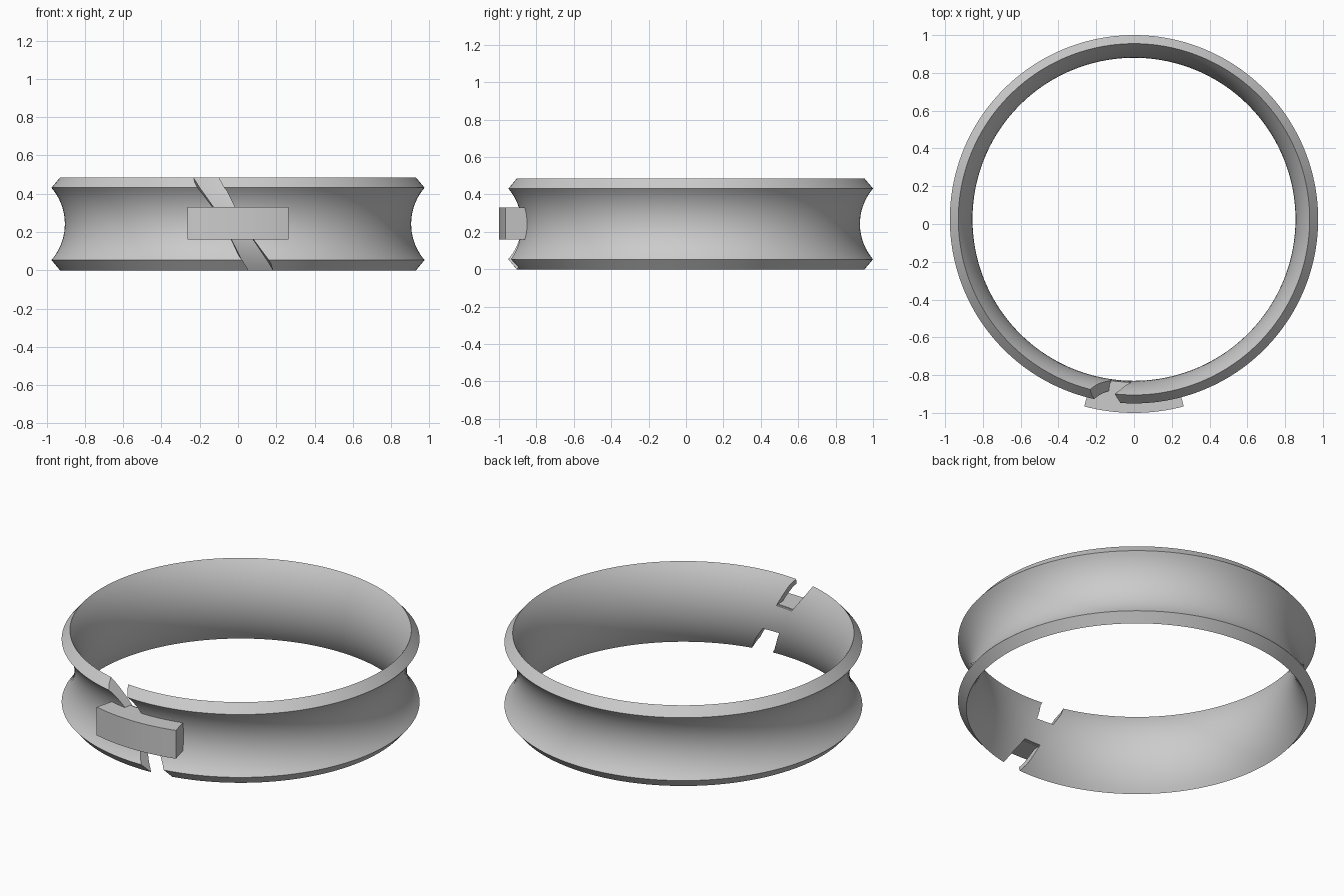
import bpy, math

if "Cube" in bpy.data.objects:
    bpy.data.objects.remove(bpy.data.objects["Cube"])

CY = 0.025          # ring centre in y
H = 0.485           # ring height
MID = H / 2


def polar(r, a, z):
    # angle measured from the front (-y), positive towards +x
    return (r * math.sin(a), CY - r * math.cos(a), z)


def make_object(name, verts, faces):
    me = bpy.data.meshes.new(name)
    me.from_pydata(verts, [], faces)
    me.update()
    ob = bpy.data.objects.new(name, me)
    bpy.context.collection.objects.link(ob)
    return ob


def waist_arc(r_end, r_mid, half, n):
    # circular arc (r, z) bowing towards the axis
    sag = r_end - r_mid
    rad = (half * half + sag * sag) / (2 * sag)
    top = math.asin(half / rad)
    pts = []
    for i in range(n + 1):
        t = -top + 2 * top * i / n
        pts.append((r_mid + rad * (1 - math.cos(t)), MID + rad * math.sin(t)))
    return pts


def smooth(ob):
    bpy.ops.object.select_all(action='DESELECT')
    ob.select_set(True)
    bpy.context.view_layer.objects.active = ob
    bpy.ops.object.shade_smooth_by_angle(angle=math.radians(25))


def sector(name, profile, a0, a1, n):
    # sweep a closed counter-clockwise (r, z) profile between two angles
    k = len(profile)
    full = abs(a1 - a0 - 2 * math.pi) < 1e-6
    rows = n if full else n + 1
    verts = [polar(r, a0 + (a1 - a0) * i / n, z) for i in range(rows) for r, z in profile]
    faces = []
    for i in range(n):
        p, q = i * k, ((i + 1) % rows) * k
        for j in range(k):
            m = (j + 1) % k
            faces.append((p + j, q + j, q + m, p + m))
    if not full:
        faces.append(tuple(range(k)))
        faces.append(tuple(reversed(range(n * k, n * k + k))))
    return make_object(name, verts, faces)


# ring: concave outside, chamfered rims, convex inside
outer = waist_arc(0.975, 0.905, 0.189, 18)
inner = waist_arc(0.93, 0.855, MID, 18)
ring = sector("ring_band", outer + inner[::-1], 0, 2 * math.pi, 180)

# slanted radial slots above and below the clasp
for name, z0, z1 in (("slot_cutter_lower", -0.05, 0.165), ("slot_cutter_upper", 0.325, 0.55)):
    verts = []
    for z in (z0, z1):
        a = 0.065 - 0.637 * z
        verts += [polar(0.75, a, z), polar(1.1, a, z),
                  polar(1.1, a + 0.126, z), polar(0.75, a + 0.126, z)]
    cutter = make_object(name, verts, [(3, 2, 1, 0), (4, 5, 6, 7), (0, 1, 5, 4),
                                       (1, 2, 6, 5), (2, 3, 7, 6), (3, 0, 4, 7)])
    cutter.hide_render = True
    mod = ring.modifiers.new("slot", 'BOOLEAN')
    mod.operation = 'DIFFERENCE'
    mod.solver = 'EXACT'
    mod.object = cutter
    bpy.context.view_layer.objects.active = ring
    bpy.ops.object.modifier_apply(modifier=mod.name)
    bpy.data.objects.remove(cutter)
smooth(ring)

# curved clasp block bridging the gap
block = sector("clasp_block", [(0.875, 0.16), (1.025, 0.16), (1.025, 0.33), (0.875, 0.33)],
               -0.26, 0.26, 16)
smooth(block)
